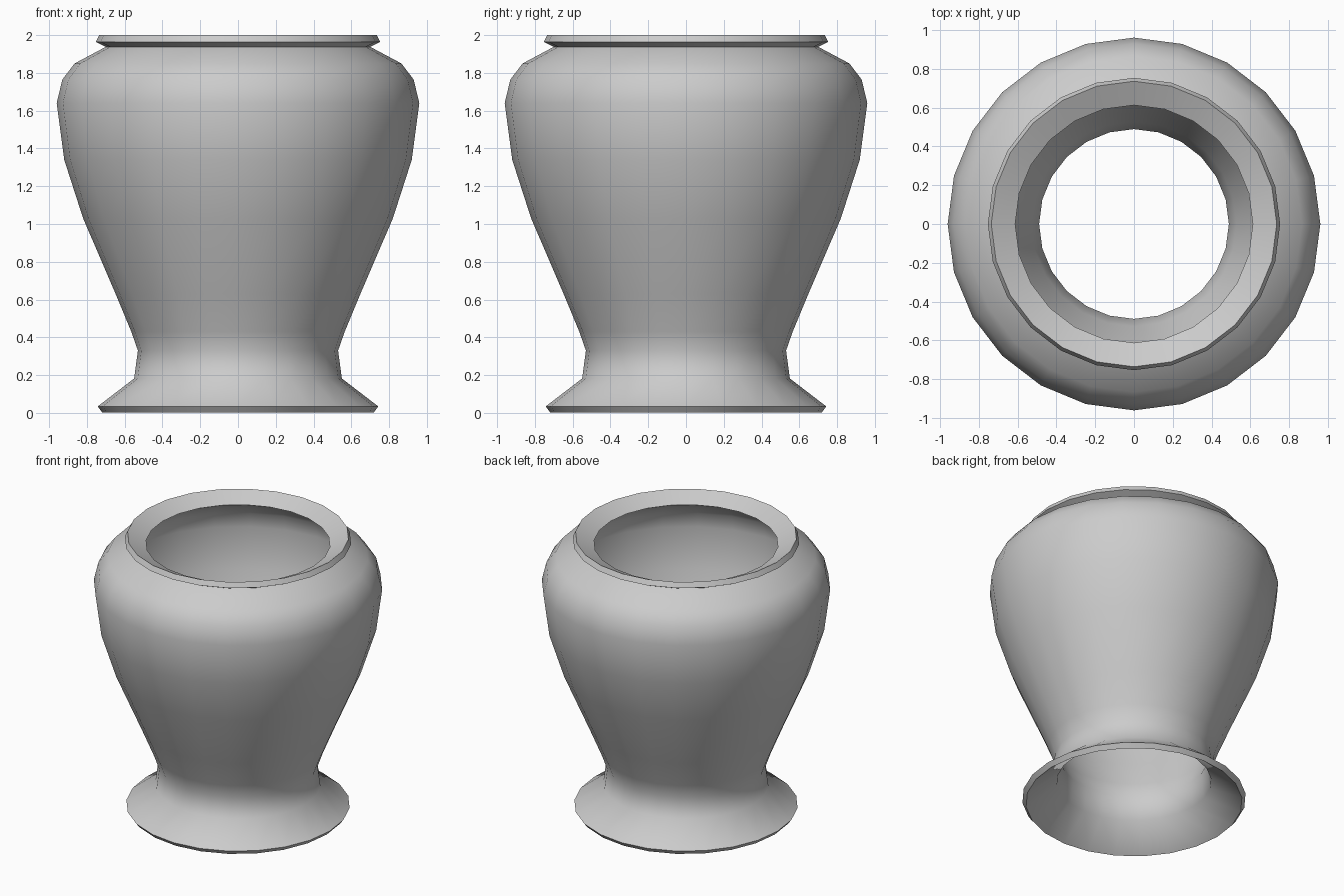
import bpy, bmesh, math

if "Cube" in bpy.data.objects:
    bpy.data.objects.remove(bpy.data.objects["Cube"])

SIDES = 24
WALL = 0.04

# Outer profile (radius, height): flared foot, waist, belly, shoulder, flared lip
profile = [(0.743, 0.034), (0.55, 0.182), (0.53, 0.33), (0.565, 0.43),
           (0.648, 0.63), (0.82, 1.03), (0.92, 1.34), (0.96, 1.64),
           (0.93, 1.765), (0.865, 1.85), (0.70, 1.938), (0.753, 1.964)]

# Revolve the profile into rings of quads
bm = bmesh.new()
rings = []
for r, z in profile:
    ring = []
    for i in range(SIDES):
        a = 2 * math.pi * i / SIDES
        ring.append(bm.verts.new((r * math.cos(a), r * math.sin(a), z)))
    rings.append(ring)
for low, high in zip(rings, rings[1:]):
    for i in range(SIDES):
        j = (i + 1) % SIDES
        bm.faces.new((low[i], low[j], high[j], high[i]))

mesh = bpy.data.meshes.new("vase")
bm.to_mesh(mesh)
bm.free()
vase = bpy.data.objects.new("vase", mesh)
bpy.context.collection.objects.link(vase)

# Wall thickness, grown inward; both ends stay open
solid = vase.modifiers.new("wall", 'SOLIDIFY')
solid.thickness = WALL
solid.offset = -1
solid.use_even_offset = True

# Smooth walls with crisp lip and foot edges
bpy.context.view_layer.objects.active = vase
vase.select_set(True)
bpy.ops.object.modifier_apply(modifier=solid.name)
bpy.ops.object.shade_smooth_by_angle(angle=math.radians(50))
